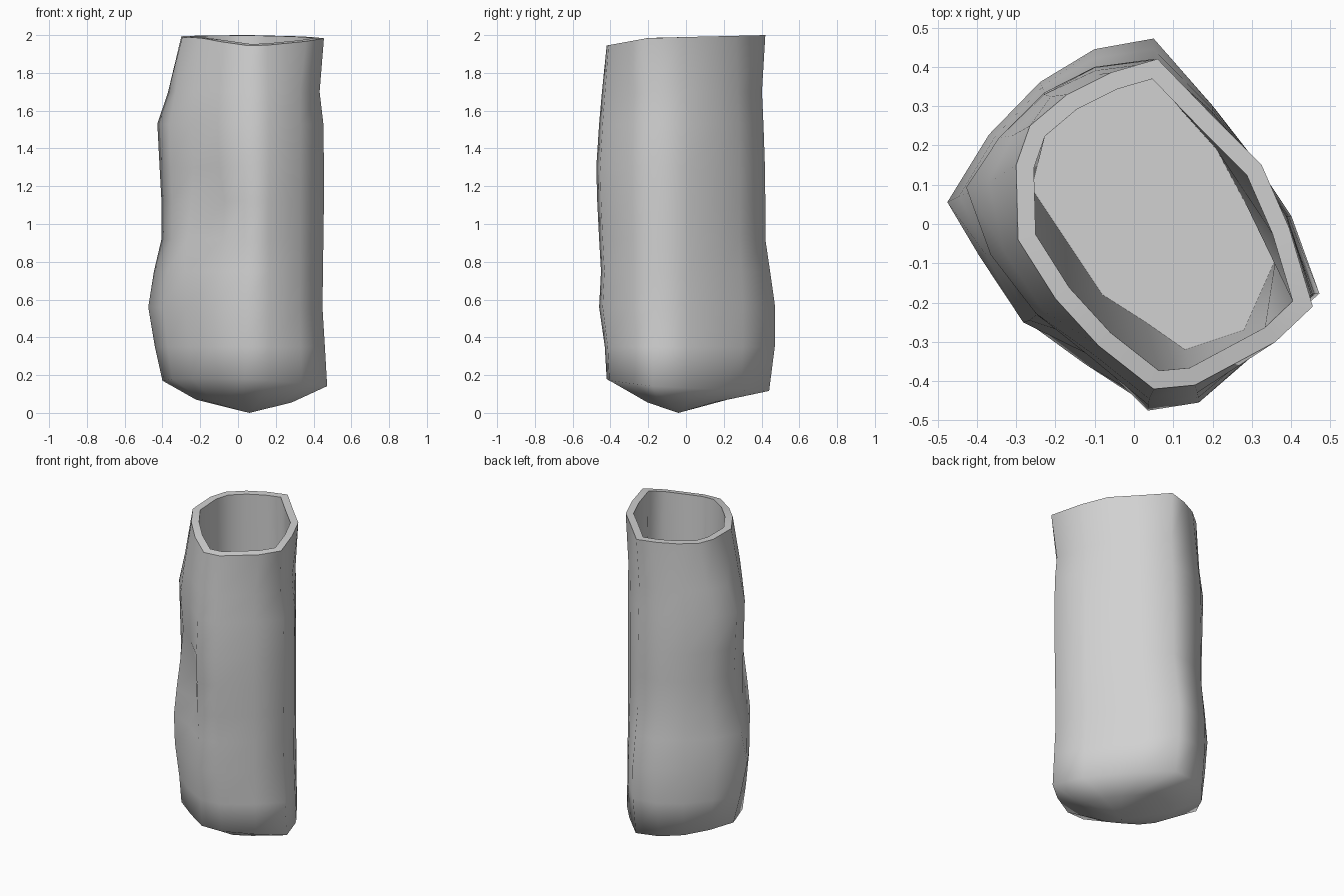
import bpy, bmesh, math
from mathutils import Vector

if "Cube" in bpy.data.objects:
    bpy.data.objects.remove(bpy.data.objects["Cube"])

# Cross-sections, counter-clockwise from the back corner
BODY = [(.05, .42), (-.10, .40), (-.23, .335), (-.34, .22), (-.42, .09),
        (-.36, -.08), (-.25, -.23), (-.11, -.345), (.035, -.47), (.165, -.45),
        (.33, -.31), (.455, -.18), (.39, .02), (.285, .185), (.20, .285)]
RIM = [(.06, .42), (-.06, .385), (-.17, .33), (-.265, .25), (-.30, .15),
       (-.295, -.04), (-.20, -.19), (-.09, -.31), (.05, -.42), (.155, -.41),
       (.36, -.30), (.455, -.21), (.395, -.01), (.325, .15), (.21, .265)]
FLOOR = [(.055, .37), (0, .36), (-.13, .315), (-.23, .22), (-.245, .15),
         (-.26, .09), (-.17, -.045), (-.08, -.18), (.03, -.25), (.13, -.32),
         (.28, -.27), (.36, -.09), (.285, .05), (.21, .19), (.12, .29)]
N = len(BODY)

# Height, x min, x max, y min, y max, blend towards the rim shape
LEVELS = [(.15, -.40, .472, -.42, .44, 0), (.35, -.44, .46, -.43, .47, 0),
          (.56, -.475, .447, -.46, .472, 0), (.75, -.445, .45, -.45, .445, 0),
          (.92, -.405, .452, -.46, .42, 0), (1.12, -.405, .455, -.47, .42, 0),
          (1.3, -.415, .455, -.475, .418, 0),
          (1.53, -.427, .452, -.46, .41, .1), (1.70, -.37, .432, -.445, .402, .5)]


def rim_height(y):
    return 2 - .015 * max(0, min(1, (.42 - y) / .62)) - .04 * max(0, (-.2 - y) / .22)


def bump(z, centre, width):
    return math.exp(-((z - centre) / width) ** 2)


def stretch(v, low, high, base_low, base_high):
    # move the extremes to the given limits, the middle much less
    base, goal = (base_high, high) if v > 0 else (base_low, low)
    return v * (1 + (goal / base - 1) * (v / base) ** 2)


def body_ring(z, x0, x1, y0, y1, blend):
    section = [(bx + (rx - bx) * blend, by + (ry - by) * blend)
               for (bx, by), (rx, ry) in zip(BODY, RIM)]
    if blend:
        section = [((a + c) / 2, (b + d) / 2) for (a, b), (c, d) in zip(section, BODY)]
    xs, ys = [p[0] for p in section], [p[1] for p in section]
    ring = []
    for i, (x, y) in enumerate(section):
        x = stretch(x, x0, x1, min(xs), max(xs))
        y = stretch(y, y0, y1, min(ys), max(ys))
        # fold on the front-left side, with a ridge beside it and a bulge below
        push = 0
        if i == 6:
            push = .035 * bump(z, .75, .3) - .02 * bump(z, 1.25, .12)
        elif i == 7:
            push = .025 * bump(z, .48, .2) - .06 * bump(z, 1.05, .2)
        elif i == 4:
            y -= .035 * bump(z, .56, .25)
        h = z
        if z < .2:
            h = .15 - .03 * y / .42 - (.03 if x < 0 else .02) * x / .45
        ring.append((x - .75 * push, y - .66 * push, h))
    return ring


def inset(points, d):
    out = []
    for i, p in enumerate(points):
        a, b, c = Vector(points[i - 1]), Vector(p), Vector(points[(i + 1) % N])
        e, f = (b - a).normalized(), (c - b).normalized()
        n = Vector((-e.y - f.y, e.x + f.x)).normalized()
        q = b + n * d / max(.7, n.dot(Vector((-e.y, e.x))))
        out.append((q.x, q.y))
    return out


rings = [body_ring(*level) for level in LEVELS]
# underside ring sagging towards the low point
under = [(x * .58 + .01, y * .5, .07 - .015 * (x > .1)) for x, y, z in rings[0]]
rings.insert(0, under)
# mouth with an even wall, then the inside wall
mouth_in = inset(RIM, .045)
rings.append([(x, y, rim_height(y)) for x, y in RIM])
rings.append([(x, y, rim_height(y)) for x, y in mouth_in])
rings.append([(x, y, .2) for x, y in FLOOR])

bm = bmesh.new()
loops = [[bm.verts.new(p) for p in ring] for ring in rings]
for lower, upper in zip(loops, loops[1:]):
    for i in range(N):
        j = (i + 1) % N
        bm.faces.new((lower[i], lower[j], upper[j], upper[i]))
low = bm.verts.new((.06, -.04, 0))
for i in range(N):
    bm.faces.new((low, loops[0][(i + 1) % N], loops[0][i]))
bm.faces.new(loops[-1])
bmesh.ops.recalc_face_normals(bm, faces=bm.faces)
mesh = bpy.data.meshes.new("crumpled_sleeve")
bm.to_mesh(mesh)
bm.free()

# Plain grey finish, smooth sides and crisp lip
grey = bpy.data.materials.new("light_grey")
grey.diffuse_color = (.64, .64, .64, 1)
grey.use_nodes = True
grey.node_tree.nodes["Principled BSDF"].inputs["Base Color"].default_value = grey.diffuse_color
mesh.materials.append(grey)
sleeve = bpy.data.objects.new("crumpled_sleeve", mesh)
bpy.context.collection.objects.link(sleeve)
bpy.context.view_layer.objects.active = sleeve
sleeve.select_set(True)
bpy.ops.object.shade_smooth_by_angle(angle=math.radians(72))
